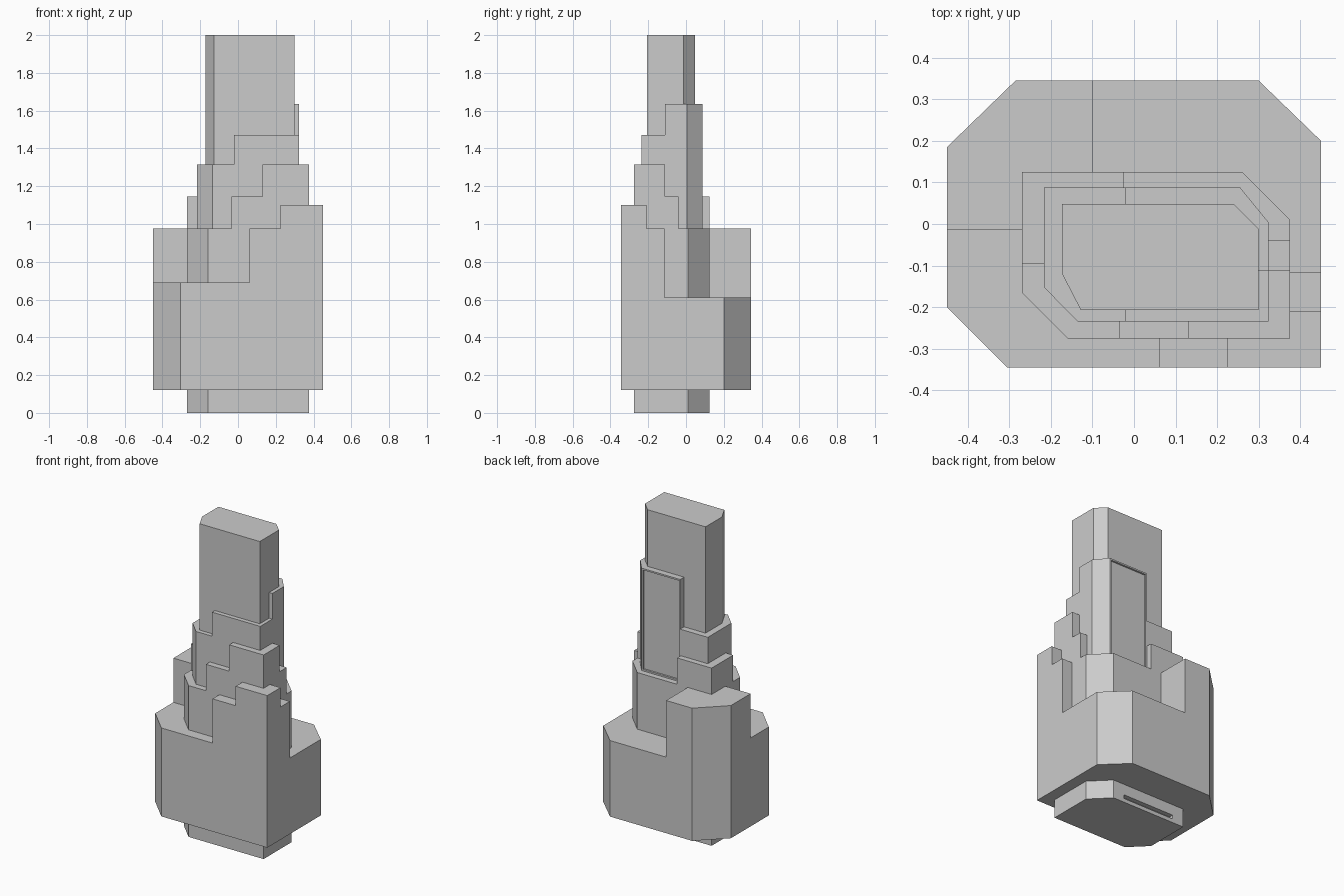
import bpy
import bmesh

if "Cube" in bpy.data.objects:
    bpy.data.objects.remove(bpy.data.objects["Cube"], do_unlink=True)

grey = bpy.data.materials.new("light grey")
grey.use_nodes = True
grey.diffuse_color = (0.6, 0.6, 0.6, 1)
grey.node_tree.nodes["Principled BSDF"].inputs["Base Color"].default_value = (0.6, 0.6, 0.6, 1)


def prism(name, outline, bottom, top):
    """Extrude a plan outline between two heights."""
    bm = bmesh.new()
    base = bm.faces.new([bm.verts.new((x, y, bottom)) for x, y in outline])
    up = bmesh.ops.extrude_face_region(bm, geom=[base])["geom"]
    bmesh.ops.translate(bm, vec=(0, 0, top - bottom),
                        verts=[v for v in up if isinstance(v, bmesh.types.BMVert)])
    bmesh.ops.recalc_face_normals(bm, faces=bm.faces)
    mesh = bpy.data.meshes.new(name)
    bm.to_mesh(mesh)
    bm.free()
    mesh.materials.append(grey)
    obj = bpy.data.objects.new(name, mesh)
    bpy.context.collection.objects.link(obj)
    return obj


def cut(obj, x0=-1, x1=1, y0=-1, y1=1, z0=0, z1=3):
    """Remove a box of space from a part."""
    cutter = prism("cutter", [(x0, y0), (x1, y0), (x1, y1), (x0, y1)], z0, z1)
    cutter.hide_render = True
    mod = obj.modifiers.new("cut", "BOOLEAN")
    mod.operation = "DIFFERENCE"
    mod.solver = "EXACT"
    mod.object = cutter
    bpy.context.view_layer.objects.active = obj
    bpy.ops.object.modifier_apply(modifier=mod.name)
    bpy.data.objects.remove(cutter, do_unlink=True)


# Wide lower block, stepping up to its square front corner
lower = prism("lower_block", [(-0.45, 0.185), (-0.45, -0.2), (-0.305, -0.345), (0.45, -0.345),
                              (0.45, 0.2), (0.3, 0.345), (-0.285, 0.345)], 0.12, 1.1)
cut(lower, x1=0.225, z0=0.975)
cut(lower, x0=0.2, y0=-0.21, z0=0.975)
cut(lower, x1=0.06, y1=-0.015, z0=0.69)
cut(lower, x0=-0.1, y0=-0.115, z0=0.61)

# Middle block, which also forms the foot under the lower block
middle = prism("middle_block", [(-0.27, 0.125), (-0.27, -0.165), (-0.16, -0.275), (0.375, -0.275),
                                (0.375, 0.01), (0.26, 0.125)], 0, 1.315)
cut(middle, x1=0.13, z0=1.145)
cut(middle, x0=0.1, y0=-0.112, z0=1.145)
cut(middle, x1=-0.035, y1=-0.095, z0=0.975)
cut(middle, x0=-0.025, y0=-0.04, z0=0.975)
# Slot in the back of the foot
cut(middle, x0=-0.19, x1=0.18, y0=0.095, z0=0.025, z1=0.05)

# Upper block with a tall back corner
upper = prism("upper_block", [(-0.217, 0.088), (-0.217, -0.152), (-0.135, -0.235), (0.323, -0.235),
                              (0.323, 0.005), (0.255, 0.088)], 0.5, 1.635)
cut(upper, y1=-0.112, z0=1.47)
cut(upper, x1=-0.02, z0=1.315)
# Sunken panel on the back face
cut(upper, x0=-0.015, x1=0.245, y0=0.076, z0=0.985, z1=1.625)

# Central tower
prism("tower", [(-0.173, 0.048), (-0.173, -0.12), (-0.128, -0.207), (0.3, -0.207),
                (0.3, -0.012), (0.24, 0.048)], 0.5, 2)
